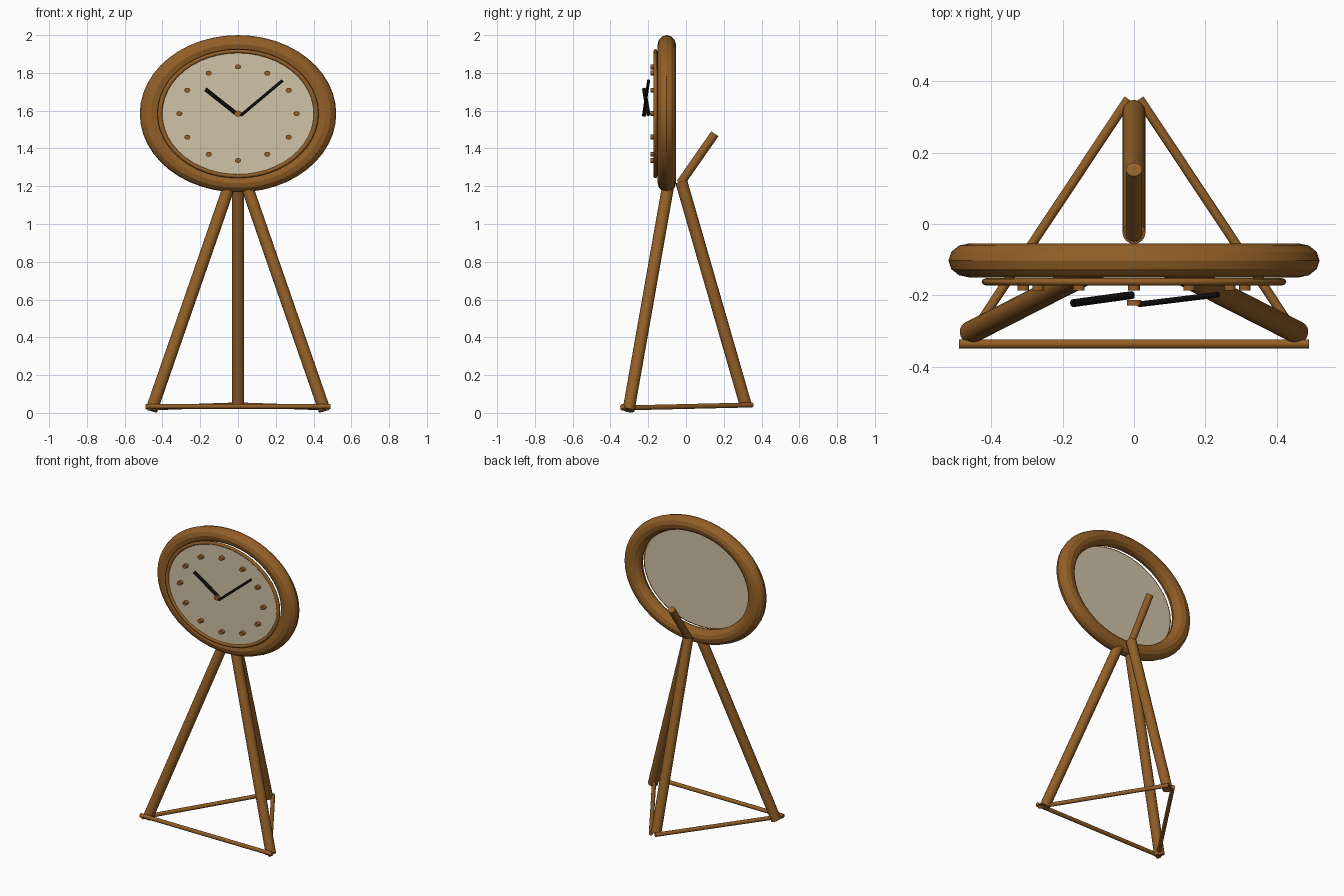
import bpy
import math
from mathutils import Vector

old = bpy.data.objects.get("Cube")
if old:
    bpy.data.objects.remove(old, do_unlink=True)

CENTRE_Z = 1.584   # middle of the clock
STRETCH = 1.25     # the clock is a wide oval


def material(name, rgb):
    m = bpy.data.materials.new(name)
    m.use_nodes = True
    colour = (*rgb, 1)
    m.diffuse_color = colour
    m.node_tree.nodes["Principled BSDF"].inputs["Base Color"].default_value = colour
    return m


WOOD = material("brown_wood", (0.29, 0.115, 0.02))
CREAM = material("cream_dial", (0.63, 0.54, 0.38))
BLACK = material("black_hand", (0.004, 0.004, 0.004))


def finish(name, mat, angle=35):
    obj = bpy.context.object
    obj.name = name
    obj.data.materials.append(mat)
    bpy.ops.object.shade_smooth_by_angle(angle=math.radians(angle))
    return obj


def rod(name, start, end, radius, mat=WOOD, sides=16):
    """Straight round bar between two points."""
    a, b = Vector(start), Vector(end)
    bpy.ops.mesh.primitive_cylinder_add(
        vertices=sides, radius=radius, depth=(b - a).length, location=(a + b) / 2,
        rotation=(b - a).to_track_quat("Z", "Y").to_euler())
    return finish(name, mat)


def oval_ring(name, y, major, minor, sides, angle):
    bpy.ops.mesh.primitive_torus_add(
        major_radius=major, minor_radius=minor, major_segments=48,
        minor_segments=sides, location=(0, y, CENTRE_Z), rotation=(math.pi / 2, 0, 0))
    obj = finish(name, WOOD, angle)
    obj.scale.x = STRETCH


def oval_disc(name, x, z, front, back, radius, mat, sides):
    bpy.ops.mesh.primitive_cylinder_add(
        vertices=sides, radius=radius, depth=back - front,
        location=(x, (front + back) / 2, z), rotation=(math.pi / 2, 0, 0))
    obj = finish(name, mat)
    obj.scale.x = STRETCH


# Clock body
oval_ring("outer_frame", -0.102, 0.368, 0.048, 12, 25)
oval_ring("dial_bezel", -0.162, 0.331, 0.0105, 8, 50)
oval_disc("dial", 0, CENTRE_Z, -0.163, -0.152, 0.332, CREAM, 48)

# Hour pegs
for hour in range(12):
    a = hour * math.tau / 12
    oval_disc(f"hour_peg_{hour + 1}", 0.248 * STRETCH * math.sin(a),
              CENTRE_Z + 0.248 * math.cos(a), -0.187, -0.16, 0.013, WOOD, 12)

# Hands and hub
oval_disc("hand_hub", 0, CENTRE_Z, -0.229, -0.213, 0.016, WOOD, 12)
rod("hour_hand", (-0.005, -0.199, CENTRE_Z - 0.003), (-0.172, -0.222, 1.713), 0.011, BLACK, 12)
rod("minute_hand", (0.014, -0.225, CENTRE_Z - 0.01), (0.236, -0.198, 1.76), 0.008, BLACK, 12)

# Tripod legs and floor bars
for side, s in (("left", 1), ("right", -1)):
    rod(f"front_leg_{side}", (s * 0.458, -0.304, 0.014), (s * 0.045, -0.094, 1.205), 0.032)
    rod(f"floor_bar_{side}", (s * 0.475, -0.341, 0.026), (s * 0.016, 0.35, 0.042), 0.013, sides=12)
rod("floor_bar_front", (-0.49, -0.336, 0.034), (0.49, -0.336, 0.034), 0.013, sides=12)
rod("back_leg", (0, 0.317, 0.038), (0, -0.025, 1.225), 0.032)

# Rear prop
rod("rear_prop", (0, -0.03, 1.215), (0, 0.153, 1.478), 0.023)
